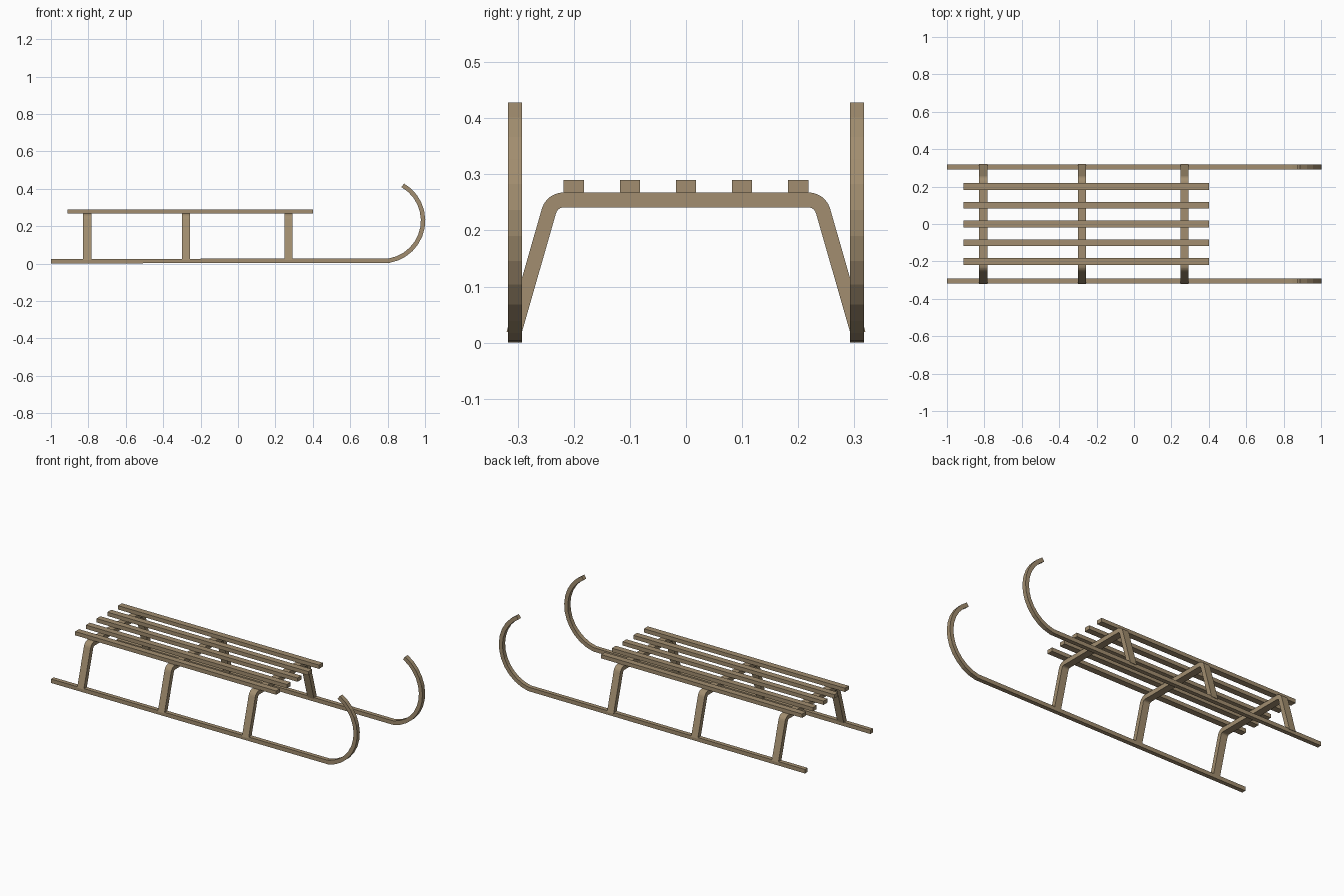
import bpy, bmesh, math
from mathutils import Vector

if "Cube" in bpy.data.objects:
    bpy.data.objects.remove(bpy.data.objects["Cube"])

wood = bpy.data.materials.new("wood")
wood.diffuse_color = (0.36, 0.27, 0.16, 1)
wood.use_nodes = True
wood.node_tree.nodes["Principled BSDF"].inputs["Base Color"].default_value = wood.diffuse_color


def ribbon(name, path, thick, width, place):
    """Sweep a rectangular bar along a flat 2D path with mitred joints."""
    pts = [Vector(p) for p in path]
    bm = bmesh.new()
    rings = []
    for i, p in enumerate(pts):
        a = (p - pts[i - 1]).normalized() if i else (pts[1] - p).normalized()
        b = (pts[i + 1] - p).normalized() if i < len(pts) - 1 else a
        na, nb = Vector((-a.y, a.x)), Vector((-b.y, b.x))
        n = (na + nb).normalized()
        n *= thick / 2 / n.dot(na)
        rings.append([bm.verts.new(place(p.x + s * n.x, p.y + s * n.y, w * width / 2))
                      for s, w in ((-1, -1), (1, -1), (1, 1), (-1, 1))])
    for r, q in zip(rings, rings[1:]):
        for k in range(4):
            bm.faces.new((r[k], r[(k + 1) % 4], q[(k + 1) % 4], q[k]))
    bm.faces.new(rings[0])
    bm.faces.new(rings[-1])
    bmesh.ops.recalc_face_normals(bm, faces=bm.faces)
    me = bpy.data.meshes.new(name)
    bm.to_mesh(me)
    bm.free()
    me.materials.append(wood)
    ob = bpy.data.objects.new(name, me)
    bpy.context.collection.objects.link(ob)
    return ob


def arc(cx, cy, r, a0, a1, n):
    return [(cx + r * math.cos(math.radians(a0 + (a1 - a0) * i / n)),
             cy + r * math.sin(math.radians(a0 + (a1 - a0) * i / n))) for i in range(n + 1)]


# runners with curled fronts
runner = [(-1, 0.0125)] + arc(0.772, 0.23, 0.2175, -80, 60, 12)
for side, y0 in (("left", 0.305), ("right", -0.305)):
    ribbon("runner_" + side, runner, 0.0235, 0.025,
           lambda u, v, w, y0=y0: (u, y0 + w, v))

# bent leg frames: leg, rounded shoulder, crossbar, mirrored
lean = 16.2
radius = 0.0275
top = 0.2545
corner = -0.2385
cy = corner + radius * math.tan(math.radians((90 - lean) / 2))
half = [(-0.307, 0.016)] + arc(cy, top - radius, radius, 180 - lean, 90, 6)
frame = half + [(-y, z) for y, z in reversed(half)]
for i, x0 in enumerate((-0.806, -0.279, 0.271)):
    ribbon(f"leg_frame_{i + 1}", frame, 0.0265, 0.043,
           lambda u, v, w, x0=x0: (x0 + w, u, v))

# seat slats
for i in range(5):
    y0 = (i - 2) * 0.1
    ribbon(f"seat_slat_{i + 1}", [(-0.912, 0.279), (0.402, 0.279)], 0.0225, 0.036,
           lambda u, v, w, y0=y0: (u, y0 + w, v))
